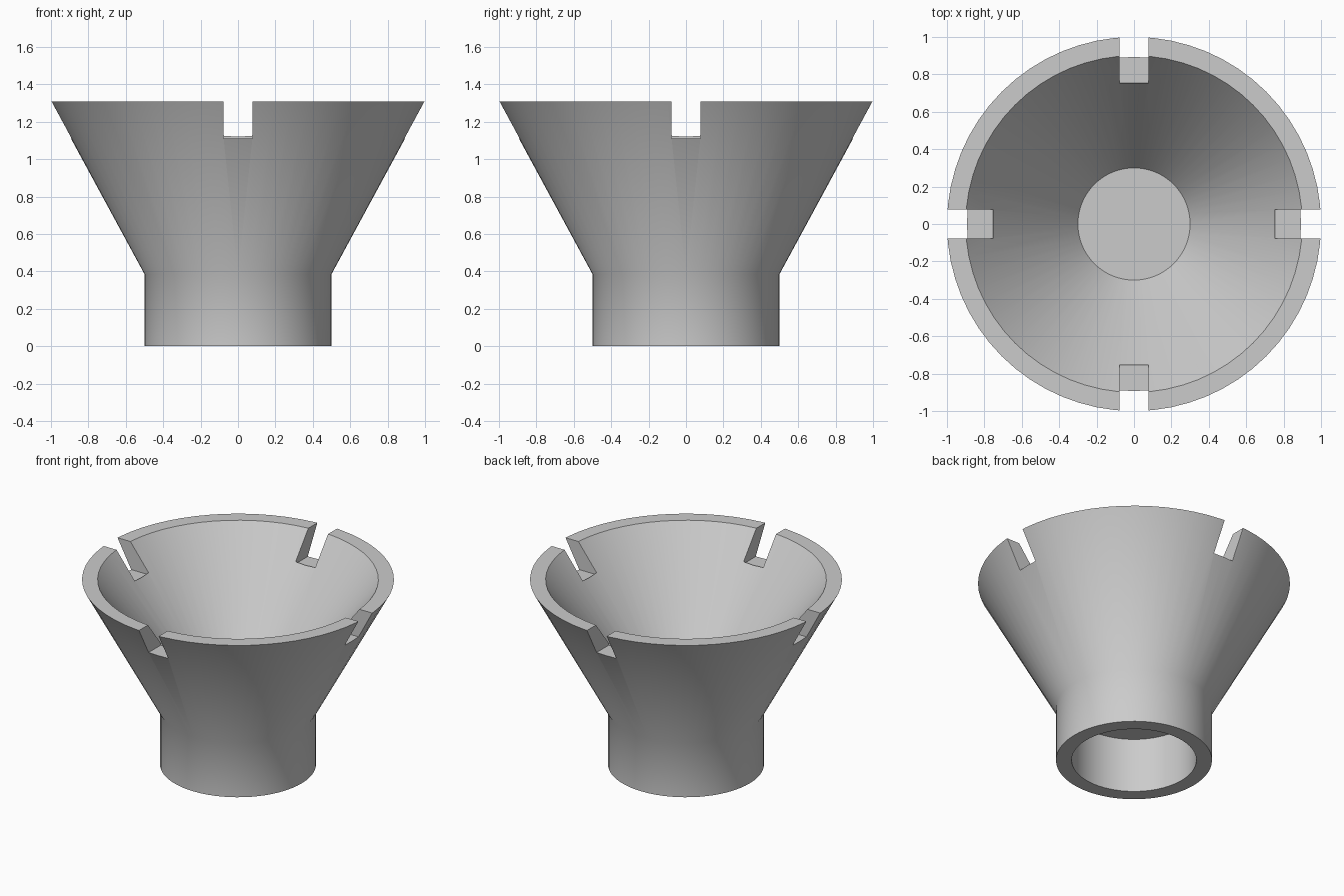
import bpy, bmesh
from math import tau, pi
from mathutils import Matrix, Vector

cube = bpy.data.objects.get("Cube")
if cube:
    bpy.data.objects.remove(cube, do_unlink=True)

SEGMENTS = 64
HEIGHT = 1.307
NECK_TOP = 0.385     # top of the straight neck and of the bore inside it
BOWL_FLOOR = 0.538
SLOT_Z = 1.11
SLOT_INNER = 0.754
SLOT_WIDTH = 0.154

grey = bpy.data.materials.new("plain_grey")
grey.use_nodes = True
grey.diffuse_color = (0.6, 0.6, 0.6, 1)
grey.node_tree.nodes["Principled BSDF"].inputs["Base Color"].default_value = (0.6, 0.6, 0.6, 1)


def add_object(name, bm):
    bmesh.ops.recalc_face_normals(bm, faces=bm.faces)
    mesh = bpy.data.meshes.new(name)
    bm.to_mesh(mesh)
    bm.free()
    mesh.materials.append(grey)
    obj = bpy.data.objects.new(name, mesh)
    bpy.context.collection.objects.link(obj)
    return obj


# Funnel body: closed profile of (radius, height) turned around the z axis
profile = [(0, NECK_TOP), (0.4, NECK_TOP), (0.4, 0), (0.5, 0), (0.5, NECK_TOP),
           (1, HEIGHT), (0.9, HEIGHT), (0.3, BOWL_FLOOR), (0, BOWL_FLOOR)]
bm = bmesh.new()
points = [bm.verts.new((r, 0, z)) for r, z in profile]
edges = [bm.edges.new(pair) for pair in zip(points, points[1:])]
bmesh.ops.spin(bm, geom=points + edges, cent=(0, 0, 0), axis=(0, 0, 1),
               angle=tau, steps=SEGMENTS)
bmesh.ops.remove_doubles(bm, verts=bm.verts, dist=0.0001)
funnel = add_object("funnel_body", bm)

# Four rim slots: boxes placed around the rim
bm = bmesh.new()
length, depth = 0.5, 0.5
for i in range(4):
    matrix = (Matrix.Rotation(i * pi / 2, 4, 'Z')
              @ Matrix.Translation(Vector((SLOT_INNER + length / 2, 0, SLOT_Z + depth / 2)))
              @ Matrix.Diagonal((length, SLOT_WIDTH, depth, 1)))
    bmesh.ops.create_cube(bm, size=1, matrix=matrix)
cutter = add_object("slot_cutter", bm)
cutter.hide_render = True

# Cut the slots and keep the result as plain mesh
cut = funnel.modifiers.new("rim_slots", 'BOOLEAN')
cut.operation = 'DIFFERENCE'
cut.solver = 'EXACT'
cut.object = cutter
for obj in bpy.context.selected_objects:
    obj.select_set(False)
bpy.context.view_layer.objects.active = funnel
funnel.select_set(True)
bpy.ops.object.modifier_apply(modifier=cut.name)
bpy.data.objects.remove(cutter, do_unlink=True)

# Smooth walls with sharp rims and slot edges
bpy.ops.object.shade_smooth_by_angle(angle=pi / 6)
